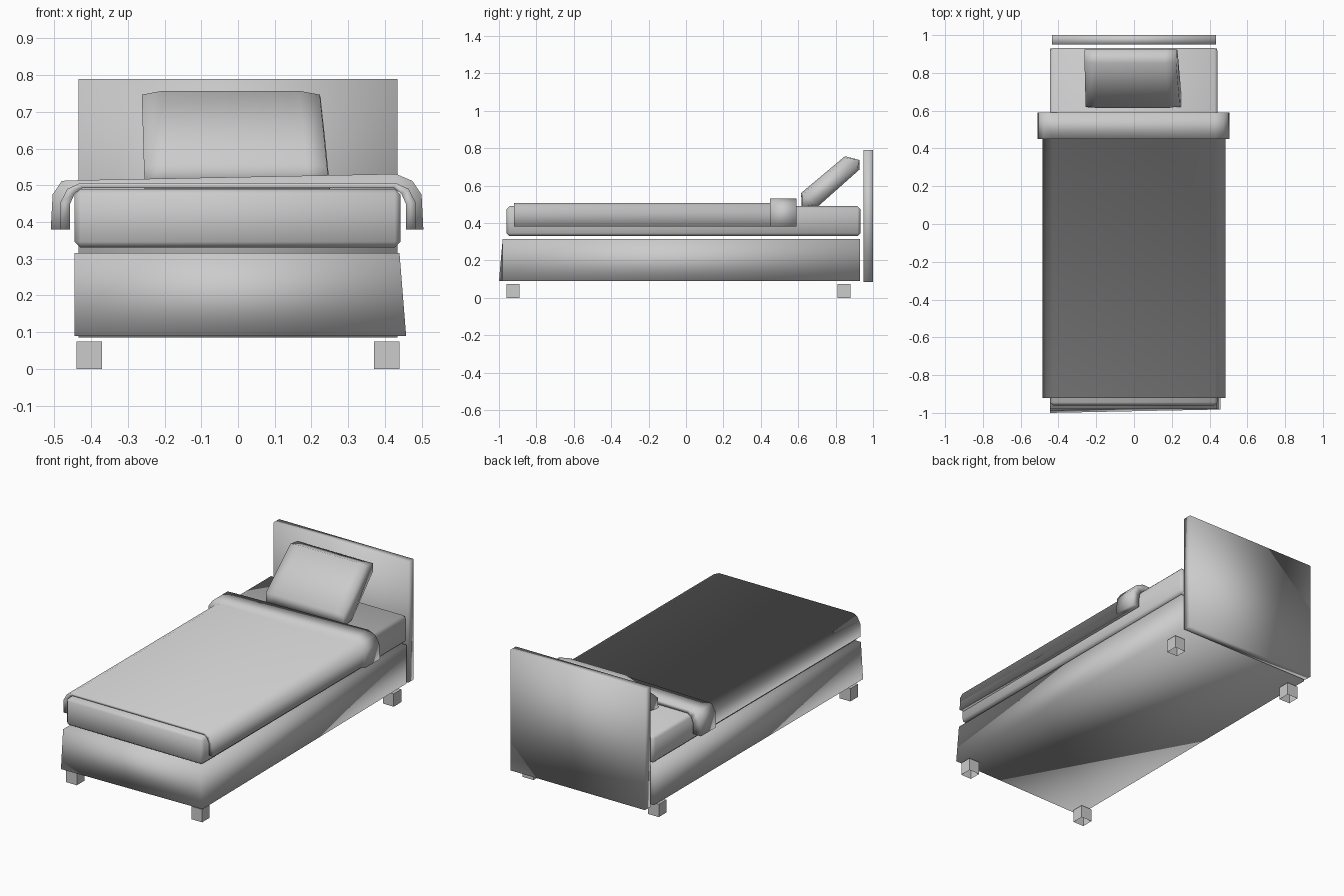
import bpy, bmesh, math
from mathutils import Vector

if "Cube" in bpy.data.objects:
    bpy.data.objects.remove(bpy.data.objects["Cube"])

grey = bpy.data.materials.new("light grey")
grey.diffuse_color = (0.6, 0.6, 0.6, 1)
grey.use_nodes = True
grey.node_tree.nodes["Principled BSDF"].inputs["Base Color"].default_value = grey.diffuse_color


def finish(name, bm, bevel=0.0, smooth=True):
    bmesh.ops.recalc_face_normals(bm, faces=bm.faces)
    if bevel:
        bmesh.ops.bevel(bm, geom=bm.edges[:], offset=bevel, segments=1,
                        profile=0.5, affect='EDGES')
    for f in bm.faces:
        f.smooth = smooth
    me = bpy.data.meshes.new(name)
    bm.to_mesh(me)
    bm.free()
    ob = bpy.data.objects.new(name, me)
    bpy.context.collection.objects.link(ob)
    me.materials.append(grey)
    return ob


def box_mesh(lo, hi):
    bm = bmesh.new()
    bmesh.ops.create_cube(bm, size=1)
    lo, hi = Vector(lo), Vector(hi)
    for v in bm.verts:
        v.co = Vector([lo[i] + (v.co[i] + 0.5) * (hi[i] - lo[i]) for i in range(3)])
    return bm


def bridge(bm, rings):
    """Quads between successive closed rings of verts."""
    for a, b in zip(rings, rings[1:]):
        n = len(a)
        for i in range(n):
            j = (i + 1) % n
            bm.faces.new((a[i], a[j], b[j], b[i]))


# headboard
finish("headboard", box_mesh((-0.435, 0.95, 0.085), (0.435, 1.0, 0.79)))

# base, flared at its front bottom edge
bm = box_mesh((-0.445, -0.98, 0.09), (0.44, 0.93, 0.315))
for v in bm.verts:
    if v.co.y < 0 and v.co.z < 0.2:
        if v.co.x < 0:
            v.co.y = -1.0
        else:
            v.co.x, v.co.y = 0.458, -0.982
finish("base", bm)

# mattress
finish("mattress", box_mesh((-0.445, -0.96, 0.33), (0.443, 0.933, 0.49)), 0.016)

# legs, open underneath
for side, sx in (("left", -1), ("right", 1)):
    for end, y in (("front", -0.925), ("back", 0.845)):
        x = sx * 0.405
        bm = box_mesh((x - 0.035, y - 0.035, 0), (x + 0.035, y + 0.035, 0.075))
        bmesh.ops.recalc_face_normals(bm, faces=bm.faces)
        low = [f for f in bm.faces if f.normal.z < -0.5]
        bmesh.ops.delete(bm, geom=low, context='FACES_ONLY')
        finish(f"{end}_{side}_leg", bm, smooth=False)

# blanket: thin arch draped over the mattress, stepping up to a turned-over fold
half = [(0.485, 0.38), (0.483, 0.455), (0.465, 0.49), (0.43, 0.506)]
blanket = half + [(-x, z) for x, z in reversed(half)]
fold = [(0.505, 0.38), (0.5, 0.475), (0.475, 0.512), (0.43, 0.531),
        (-0.43, 0.514), (-0.48, 0.512), (-0.505, 0.475), (-0.51, 0.38)]
half_in = [(0.458, 0.38), (0.457, 0.45), (0.445, 0.477), (0.425, 0.492)]
inner = half_in + [(-x, z) for x, z in reversed(half_in)]
bm = bmesh.new()
strips = [[bm.verts.new((x, y, z)) for x, z in prof] for prof, y in (
    (inner, -0.92), (blanket, -0.92), (blanket, 0.45), (fold, 0.45),
    (fold, 0.59), (inner, 0.59))]
strips.append(strips[0])
for a, b in zip(strips, strips[1:]):
    for i in range(7):
        bm.faces.new((a[i], a[i + 1], b[i + 1], b[i]))
for k in (0, 7):                                   # hems along the two sides
    bm.faces.new([s[k] for s in strips[:-1]])
finish("blanket", bm)

# pillow: tilted slab leaning toward the headboard, corners pinched
side = [(0.62, 0.488), (0.615, 0.56), (0.85, 0.757), (0.927, 0.735),
        (0.927, 0.685), (0.705, 0.488)]
bm = bmesh.new()
rings = []
for xs, pinch in ((-1, 0.25), (-0.78, 0.0), (0.78, 0.0), (1, 0.25)):
    ring = []
    for y, z in side:
        t = (z - 0.488) / 0.269
        x = xs * 0.252 - 0.002 + (-0.008 if xs < 0 else -0.027) * t
        d = (y - 0.77) * -0.64 + (z - 0.622) * 0.77      # distance off the slab plane
        ring.append(bm.verts.new((x, y + 0.64 * d * pinch, z - 0.77 * d * pinch)))
    rings.append(ring)
bridge(bm, rings)
bm.faces.new(rings[0])
bm.faces.new(rings[-1])
finish("pillow", bm)
